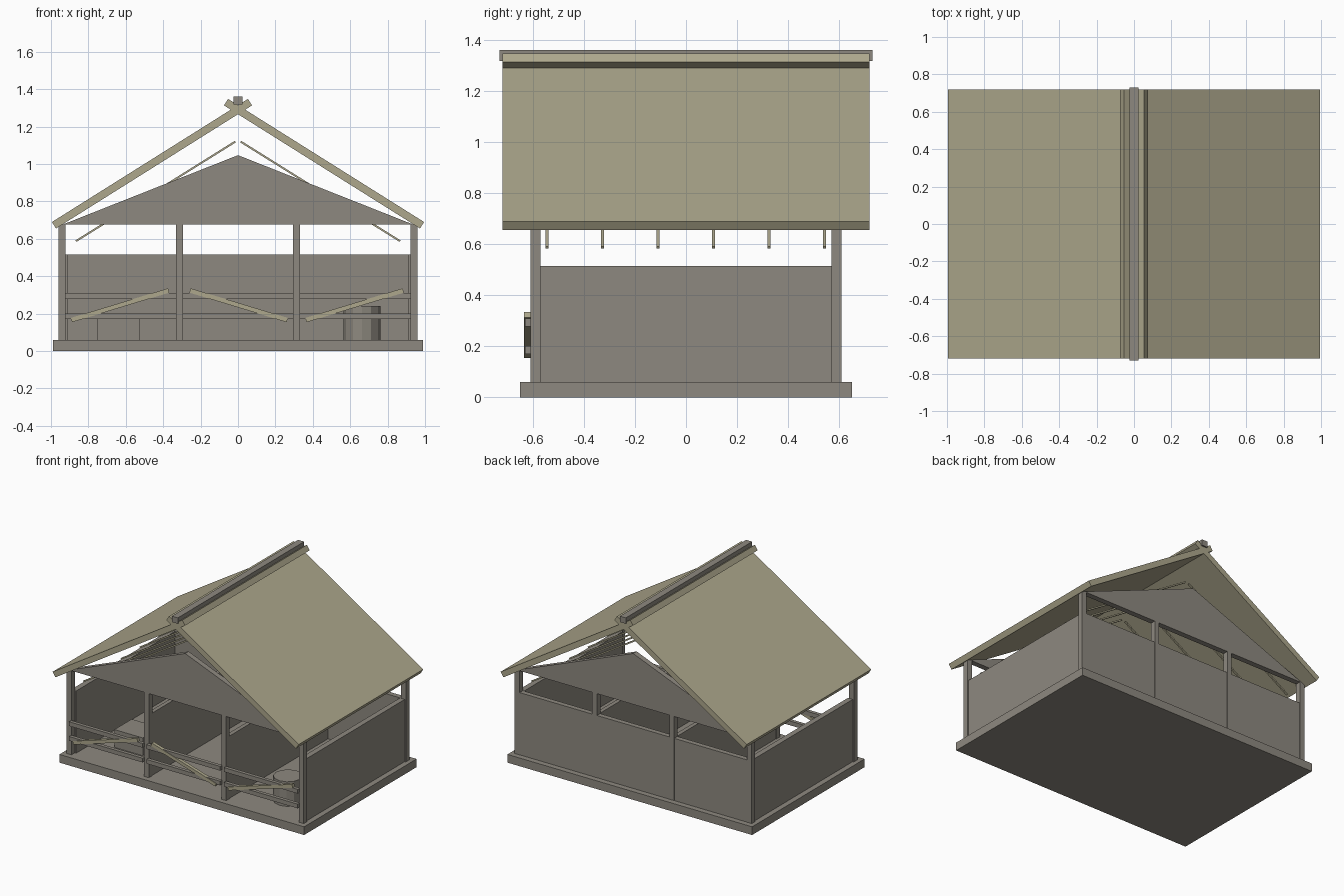
import bpy, bmesh, math
from mathutils import Matrix, Vector

cube = bpy.data.objects.get("Cube")
if cube:
    bpy.data.objects.remove(cube, do_unlink=True)


def material(name, rgb):
    mat = bpy.data.materials.new(name)
    mat.use_nodes = True
    mat.diffuse_color = (*rgb, 1)
    mat.node_tree.nodes["Principled BSDF"].inputs["Base Color"].default_value = (*rgb, 1)
    return mat


GREY = material("weathered_grey", (0.27, 0.25, 0.215))
STRAW = material("straw_tan", (0.42, 0.39, 0.265))


def finish(name, bm, mat):
    bmesh.ops.recalc_face_normals(bm, faces=bm.faces)
    mesh = bpy.data.meshes.new(name)
    bm.to_mesh(mesh)
    bm.free()
    mesh.materials.append(mat)
    obj = bpy.data.objects.new(name, mesh)
    bpy.context.collection.objects.link(obj)
    return obj


def box(name, x, y, z, mat=GREY):
    """Box from (low, high) ranges on each axis."""
    bm = bmesh.new()
    bmesh.ops.create_cube(bm, size=1)
    for v in bm.verts:
        v.co = Vector([(r[0] + r[1]) / 2 + c * (r[1] - r[0]) for r, c in zip((x, y, z), v.co)])
    return finish(name, bm, mat)


def prism(name, outline, y, mat=GREY):
    """Outline in x and z, extruded between two y values."""
    bm = bmesh.new()
    face = bm.faces.new([bm.verts.new((px, y[0], pz)) for px, pz in outline])
    new = bmesh.ops.extrude_face_region(bm, geom=[face])["geom"]
    bmesh.ops.translate(bm, vec=(0, y[1] - y[0], 0),
                        verts=[g for g in new if isinstance(g, bmesh.types.BMVert)])
    return finish(name, bm, mat)


def bar(name, start, end, thick, y, mat):
    """Straight bar between two x,z points, lying on the left of its direction."""
    a, b = Vector(start), Vector(end)
    d = (b - a).normalized()
    n = Vector((-d.y, d.x)) * thick
    return prism(name, [a, b, b + n, a + n], y, mat)


# Floor slab
FLOOR, WALL, EAVE = 0.06, 0.515, 0.675
box("floor_slab", (-0.99, 0.99), (-0.65, 0.65), (0, FLOOR))

# Posts and gables, front and back
for side, s in (("front", -1), ("back", 1)):
    span = sorted((s * 0.57, s * 0.61))
    for i, x in enumerate((-0.94, -0.313, 0.313, 0.94)):
        box(f"{side}_post_{i + 1}", (x - 0.019, x + 0.019), span, (FLOOR, EAVE))
    prism(f"{side}_gable", [(-0.94, EAVE), (0.94, EAVE), (0, 1.047)], span)

# Outer walls and stall partitions
box("back_wall", (-0.92, 0.92), (0.572, 0.609), (FLOOR, WALL))
for side, s in (("left", 1), ("right", -1)):
    box(f"{side}_wall", sorted((s * 0.91, s * 0.95)), (-0.57, 0.57), (FLOOR, WALL))
    box(f"{side}_partition", (s * 0.313 - 0.015, s * 0.313 + 0.015), (-0.57, 0.572), (FLOOR, WALL))

# Rails and a slanting plank across each bay
for i, (x, tilt) in enumerate(((-0.627, 1), (0, -1), (0.627, 1))):
    for z in (0.17, 0.278):
        box(f"bay_{i + 1}_rail", (x - 0.298, x + 0.298), (-0.631, -0.605), (z, z + 0.031))
    bar(f"bay_{i + 1}_plank", (x - 0.26, 0.233 - tilt * 0.079),
        (x + 0.26, 0.233 + tilt * 0.079), 0.024, (-0.635, -0.61), STRAW)

# Roof slopes crossing at the ridge, with slim rafters below
for side, s in (("left", 1), ("right", -1)):
    bar(f"{side}_roof", (s * 0.973, 0.655), (-s * 0.075, 1.313), -s * 0.041, (-0.72, 0.72), STRAW)
    for i in range(6):
        y = -0.545 + i * 0.2175
        bar(f"{side}_rafter_{i + 1}", (s * 0.864, 0.583), (s * 0.012, 1.115), -s * 0.01,
            (y - 0.006, y + 0.006), STRAW)
box("ridge_beam", (-0.024, 0.024), (-0.73, 0.73), (1.317, 1.36))

# Trough and barrel in the outer stalls
box("trough", (-0.755, -0.525), (-0.35, -0.15), (FLOOR, 0.19))
bm = bmesh.new()
bmesh.ops.create_cone(bm, cap_ends=True, segments=12, radius1=0.098, radius2=0.098, depth=0.18,
                      matrix=Matrix.Translation((0.663, -0.37, FLOOR + 0.09)))
finish("barrel", bm, GREY)
